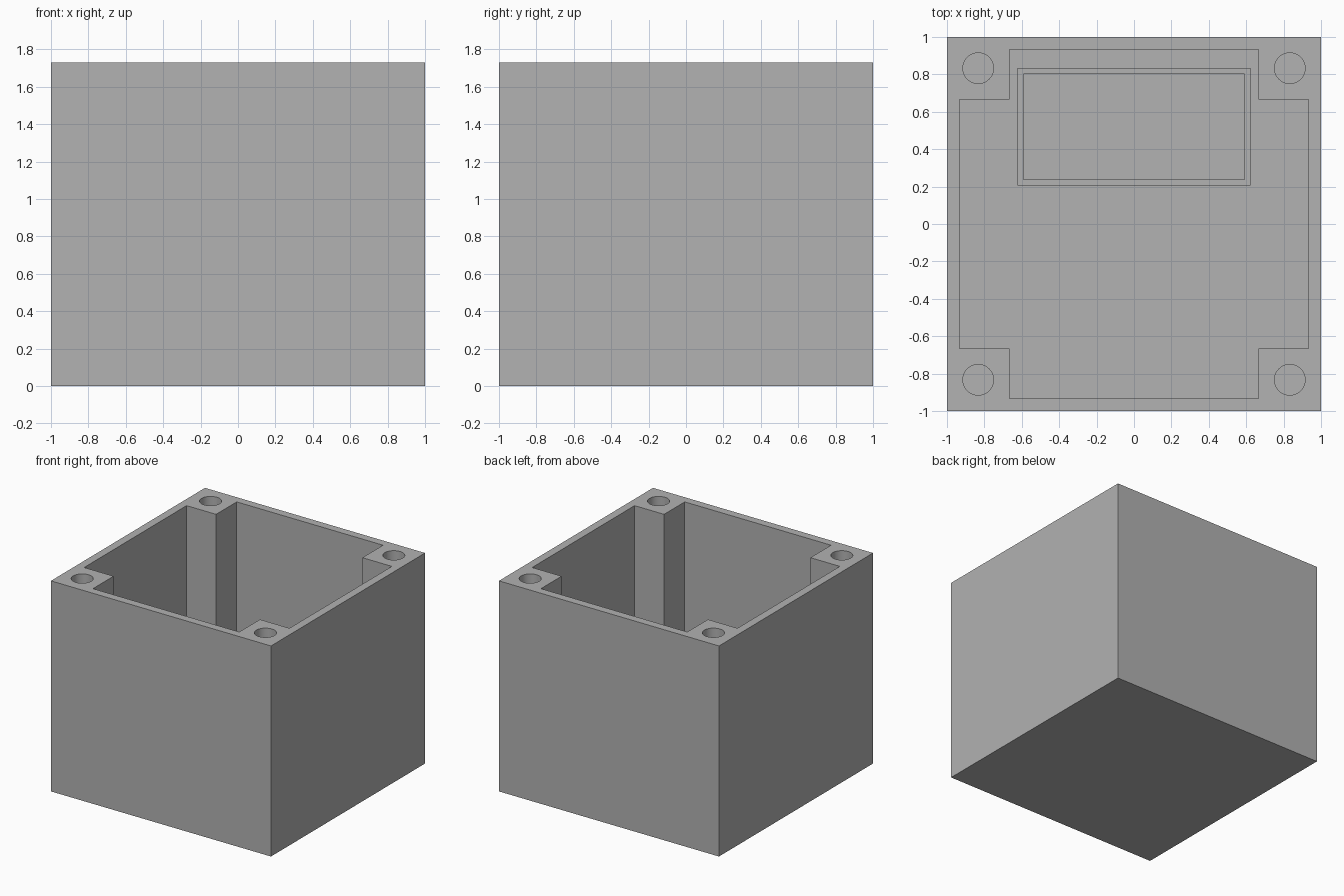
import bpy
import bmesh
from math import cos, sin, tau

if "Cube" in bpy.data.objects:
    bpy.data.objects.remove(bpy.data.objects["Cube"], do_unlink=True)

HEIGHT, FLOOR = 1.73, 0.067
INNER, POST = 0.933, 0.665        # cavity half width, inner corner of posts
HOLE_AT, HOLE_R, HOLE_DEPTH = 0.833, 0.082, 0.67

grey = bpy.data.materials.new("plain grey")
grey.use_nodes = True
COLOUR = (0.445, 0.445, 0.445, 1)
grey.diffuse_color = COLOUR
grey.node_tree.nodes["Principled BSDF"].inputs["Base Color"].default_value = COLOUR


def prism(name, outline, z0, z1):
    """Extrude a closed outline from z0 up to z1."""
    bm = bmesh.new()
    face = bm.faces.new([bm.verts.new((x, y, z0)) for x, y in outline])
    top = bmesh.ops.extrude_face_region(bm, geom=[face])["geom"]
    bmesh.ops.translate(bm, vec=(0, 0, z1 - z0),
                        verts=[g for g in top if isinstance(g, bmesh.types.BMVert)])
    bmesh.ops.recalc_face_normals(bm, faces=bm.faces)
    mesh = bpy.data.meshes.new(name)
    bm.to_mesh(mesh)
    bm.free()
    mesh.materials.append(grey)
    obj = bpy.data.objects.new(name, mesh)
    bpy.context.collection.objects.link(obj)
    return obj


def cut(target, cutter):
    """Subtract the cutter from the target and discard it."""
    cutter.hide_render = True
    mod = target.modifiers.new("cut", "BOOLEAN")
    mod.operation, mod.solver, mod.object = "DIFFERENCE", "EXACT", cutter
    bpy.context.view_layer.objects.active = target
    bpy.ops.object.modifier_apply(modifier=mod.name)
    bpy.data.objects.remove(cutter, do_unlink=True)


def rect(x0, y0, x1, y1):
    return [(x0, y0), (x1, y0), (x1, y1), (x0, y1)]


# Box body with a cross-shaped cavity that leaves four corner posts
box = prism("box_body", rect(-1, -1, 1, 1), 0, HEIGHT)
quarter = [(INNER, -POST), (INNER, POST), (POST, POST)]
cross = []
for turn in range(4):
    cross += quarter
    quarter = [(-y, x) for x, y in quarter]
cut(box, prism("cavity", cross, FLOOR, HEIGHT + 0.1))

# Blind screw holes in the posts
for sx in (-1, 1):
    for sy in (-1, 1):
        circle = [(sx * HOLE_AT + HOLE_R * cos(tau * i / 48),
                   sy * HOLE_AT + HOLE_R * sin(tau * i / 48)) for i in range(48)]
        cut(box, prism("screw_hole", circle, HEIGHT - HOLE_DEPTH, HEIGHT + 0.1))

# Thin rectangular holder standing on the floor near the back
holder = prism("floor_holder", rect(-0.622, 0.205, 0.622, 0.835), FLOOR - 0.02, FLOOR + 0.25)
cut(holder, prism("holder_pocket", rect(-0.59, 0.237, 0.59, 0.803), FLOOR - 0.1, FLOOR + 0.4))

# Smooth the hole walls, keep all corners crisp
bpy.ops.object.select_all(action="DESELECT")
box.select_set(True)
bpy.context.view_layer.objects.active = box
bpy.ops.object.shade_smooth_by_angle()
